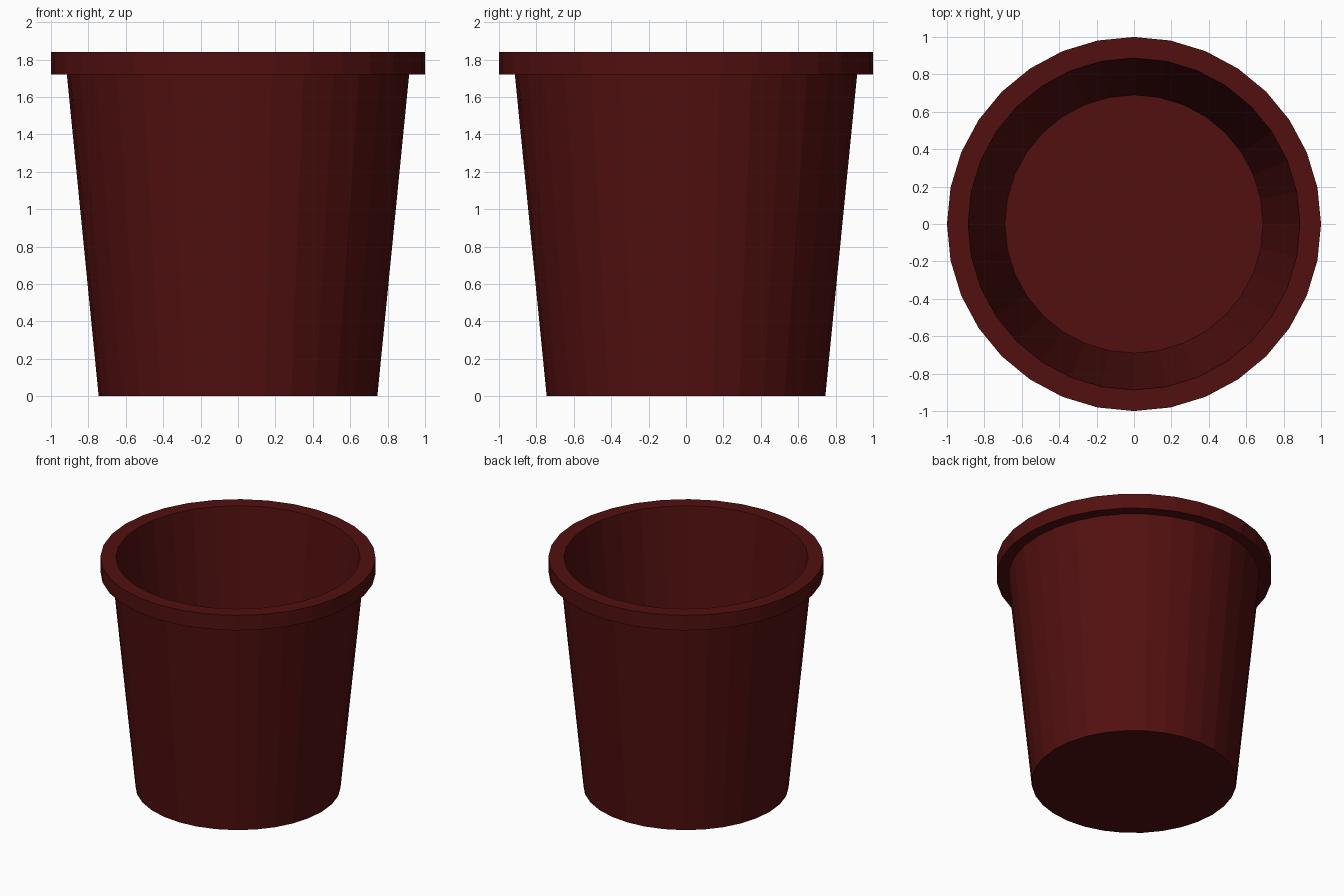
import bpy, bmesh, math

if "Cube" in bpy.data.objects:
    bpy.data.objects.remove(bpy.data.objects["Cube"])

SIDES = 32

# Single dark red colour
red = bpy.data.materials.new("dark red")
red.diffuse_color = (0.085, 0.005, 0.005, 1)
red.use_nodes = True
red.node_tree.nodes["Principled BSDF"].inputs["Base Color"].default_value = red.diffuse_color

# Pot cross-section: (radius, height), outer base up over the rim, down to inner floor
profile = [(0.745, 0), (0.915, 1.72), (1.0, 1.72), (1.0, 1.84),
           (0.887, 1.84), (0.69, 0.06)]

bm = bmesh.new()
rings = []
for r, z in profile:
    rings.append([bm.verts.new((r * math.cos(2 * math.pi * i / SIDES),
                                r * math.sin(2 * math.pi * i / SIDES), z))
                  for i in range(SIDES)])

# Walls and rim
for a, b in zip(rings, rings[1:]):
    for i in range(SIDES):
        j = (i + 1) % SIDES
        bm.faces.new((a[i], a[j], b[j], b[i]))

# Underside and inner floor
bm.faces.new(rings[0][::-1])
bm.faces.new(rings[-1])
bmesh.ops.recalc_face_normals(bm, faces=bm.faces)

mesh = bpy.data.meshes.new("pot")
bm.to_mesh(mesh)
bm.free()
mesh.materials.append(red)
pot = bpy.data.objects.new("pot", mesh)
bpy.context.collection.objects.link(pot)
